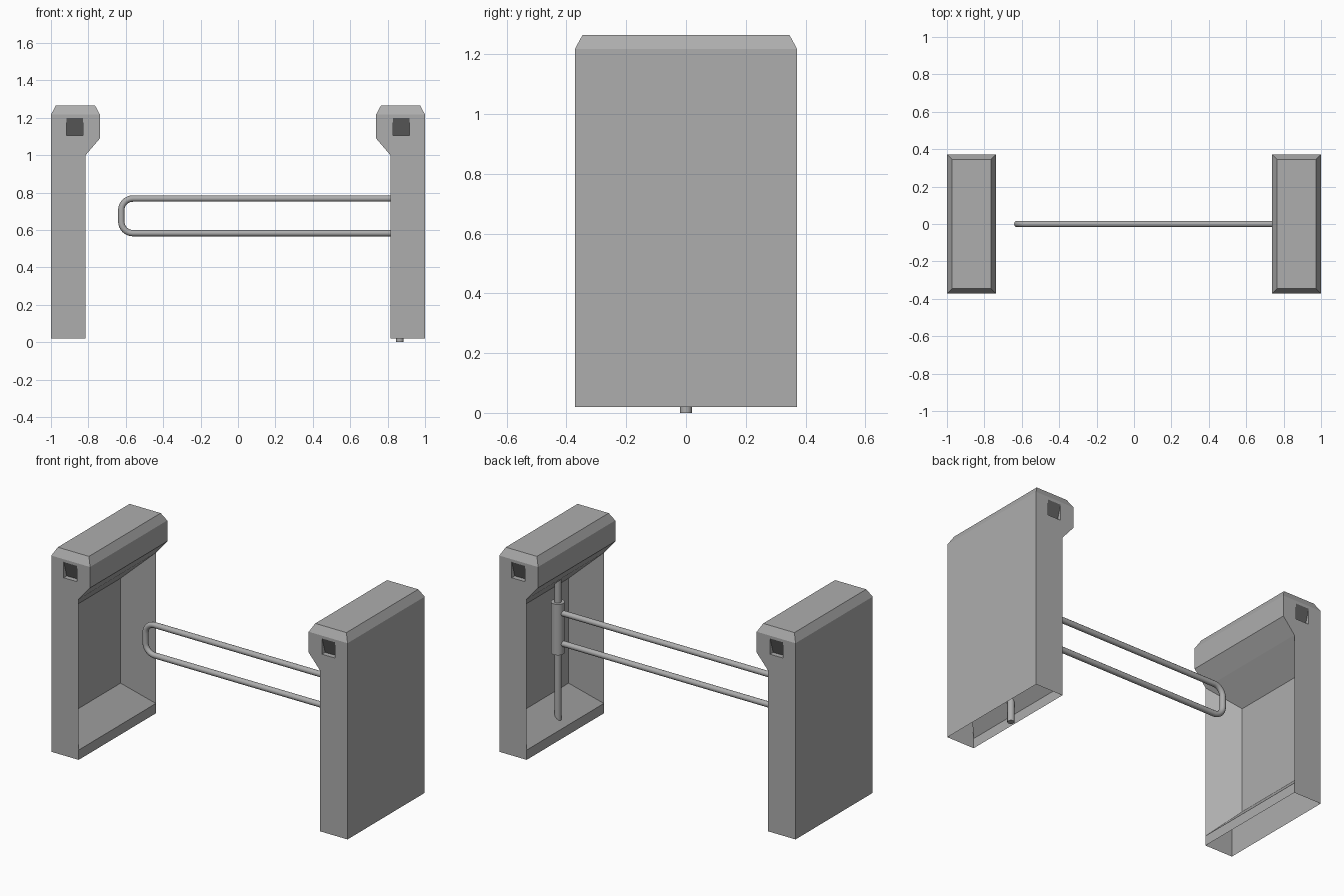
import bpy, bmesh, math

if "Cube" in bpy.data.objects:
    bpy.data.objects.remove(bpy.data.objects["Cube"])


def material(name, v):
    m = bpy.data.materials.new(name)
    m.diffuse_color = (v, v, v, 1)
    m.use_nodes = True
    m.node_tree.nodes["Principled BSDF"].inputs["Base Color"].default_value = m.diffuse_color
    return m


GREY = material("light_grey_metal", 0.42)
DARK = material("dark_reader_glass", 0.13)

# Key sizes of the left cabinet
HALF_Y, X_OUT, X_IN, X_HEAD = 0.372, -1.0, -0.815, -0.738
Z0, Z_LIP, Z_OPEN, Z_HEAD, Z_RIM, Z_TOP = 0.02, 0.08, 1.0, 1.09, 1.217, 1.265

bm = bmesh.new()


def face(*pts, mat=0):
    f = bm.faces.new([bm.verts.new(p) for p in pts])
    f.material_index = mat
    return f


def bridge(a, b):
    """Ring of quads between two four-point loops."""
    for i in range(4):
        j = (i + 1) % 4
        face(a[i], a[j], b[j], b[i])


def rect_z(x0, x1, y, z):
    return [(x0, -y, z), (x1, -y, z), (x1, y, z), (x0, y, z)]


def rect_x(x, y, z0, z1):
    return [(x, -y, z0), (x, y, z0), (x, y, z1), (x, -y, z1)]


# Side walls along y; the bottom and the inner opening stay open
outer = [(X_OUT, Z0), (X_OUT, Z_HEAD), (X_OUT, Z_RIM)]
inner = [(X_HEAD, Z_RIM), (X_HEAD, Z_HEAD), (X_IN, Z_OPEN)]
lip = [(X_IN, Z_LIP), (X_IN, Z0)]
for strip in (outer, inner, lip):
    for (xa, za), (xb, zb) in zip(strip, strip[1:]):
        face((xa, -HALF_Y, za), (xa, HALF_Y, za), (xb, HALF_Y, zb), (xb, -HALF_Y, zb))

# Chamfered top
c = 0.026
rim = rect_z(X_OUT, X_HEAD, HALF_Y, Z_RIM)
top = rect_z(X_OUT + c, X_HEAD - c, HALF_Y - c, Z_TOP)
bridge(rim, top)
face(*top)

# Tapered recess in the inner side
d = 0.14
back = rect_x(X_IN - d, HALF_Y - d, Z_LIP + d, Z_OPEN - d)
bridge(rect_x(X_IN, HALF_Y, Z_LIP, Z_OPEN), back)
face(*back)

# End walls, each with a tilted dark reader window in the head
wx0, wx1, wz0, wz1, deep = -0.916, -0.828, 1.104, 1.2, 0.03
for s in (-1, 1):
    y, yi = s * HALF_Y, s * (HALF_Y - deep)
    body = [(X_OUT, Z0), (X_OUT, Z_HEAD), (X_HEAD, Z_HEAD), (X_IN, Z_OPEN),
            (X_IN, Z_LIP), (X_IN, Z0)]
    face(*[(x, y, z) for x, z in body])
    head = [(X_OUT, y, Z_HEAD), (X_HEAD, y, Z_HEAD), (X_HEAD, y, Z_RIM), (X_OUT, y, Z_RIM)]
    win = [(wx0, y, wz0), (wx1, y, wz0), (wx1, y, wz1), (wx0, y, wz1)]
    bridge(head, win)
    low0, low1 = (wx0, yi, wz0), (wx1, yi, wz0)
    face(low0, low1, win[2], win[3], mat=1)
    face(win[0], win[1], low1, low0)
    face(win[0], low0, win[3])
    face(win[1], win[2], low1)

bmesh.ops.remove_doubles(bm, verts=bm.verts, dist=0.0005)
bmesh.ops.recalc_face_normals(bm, faces=bm.faces)
me = bpy.data.meshes.new("cabinets")
bm.to_mesh(me)
bm.free()
me.materials.append(GREY)
me.materials.append(DARK)
cab = bpy.data.objects.new("cabinets", me)
bpy.context.collection.objects.link(cab)
mirror = cab.modifiers.new("mirror", 'MIRROR')
mirror.use_axis = (True, False, False)
mirror.use_mirror_merge = False


# Hinge pole and collar inside the right cabinet
def cylinder(name, r, z0, z1, x=0.865):
    bpy.ops.mesh.primitive_cylinder_add(vertices=24, radius=r, depth=z1 - z0,
                                        location=(x, 0, (z0 + z1) / 2))
    o = bpy.context.object
    o.name = name
    o.data.materials.append(GREY)
    bpy.ops.object.shade_smooth_by_angle()


cylinder("hinge_pole", 0.02, 0.0, 0.98)
cylinder("hinge_collar", 0.038, 0.52, 0.83)

# Barrier arm: one tube bent into a U
x_end, x_tip, z_lo, z_hi, r = 0.865, -0.624, 0.583, 0.768, 0.062
path = [(x_end, z_lo)]
for cz, a0 in ((z_lo + r, 270), (z_hi - r, 180)):
    for k in range(9):
        a = math.radians(a0 - 90 * k / 8)
        path.append((x_tip + r + r * math.cos(a), cz + r * math.sin(a)))
path.append((x_end, z_hi))
cu = bpy.data.curves.new("barrier_arm", 'CURVE')
cu.dimensions = '3D'
cu.bevel_depth = 0.017
cu.bevel_resolution = 4
cu.materials.append(GREY)
sp = cu.splines.new('POLY')
sp.points.add(len(path) - 1)
for p, (x, z) in zip(sp.points, path):
    p.co = (x, 0, z, 1)
sp.use_smooth = True
arm = bpy.data.objects.new("barrier_arm", cu)
bpy.context.collection.objects.link(arm)
